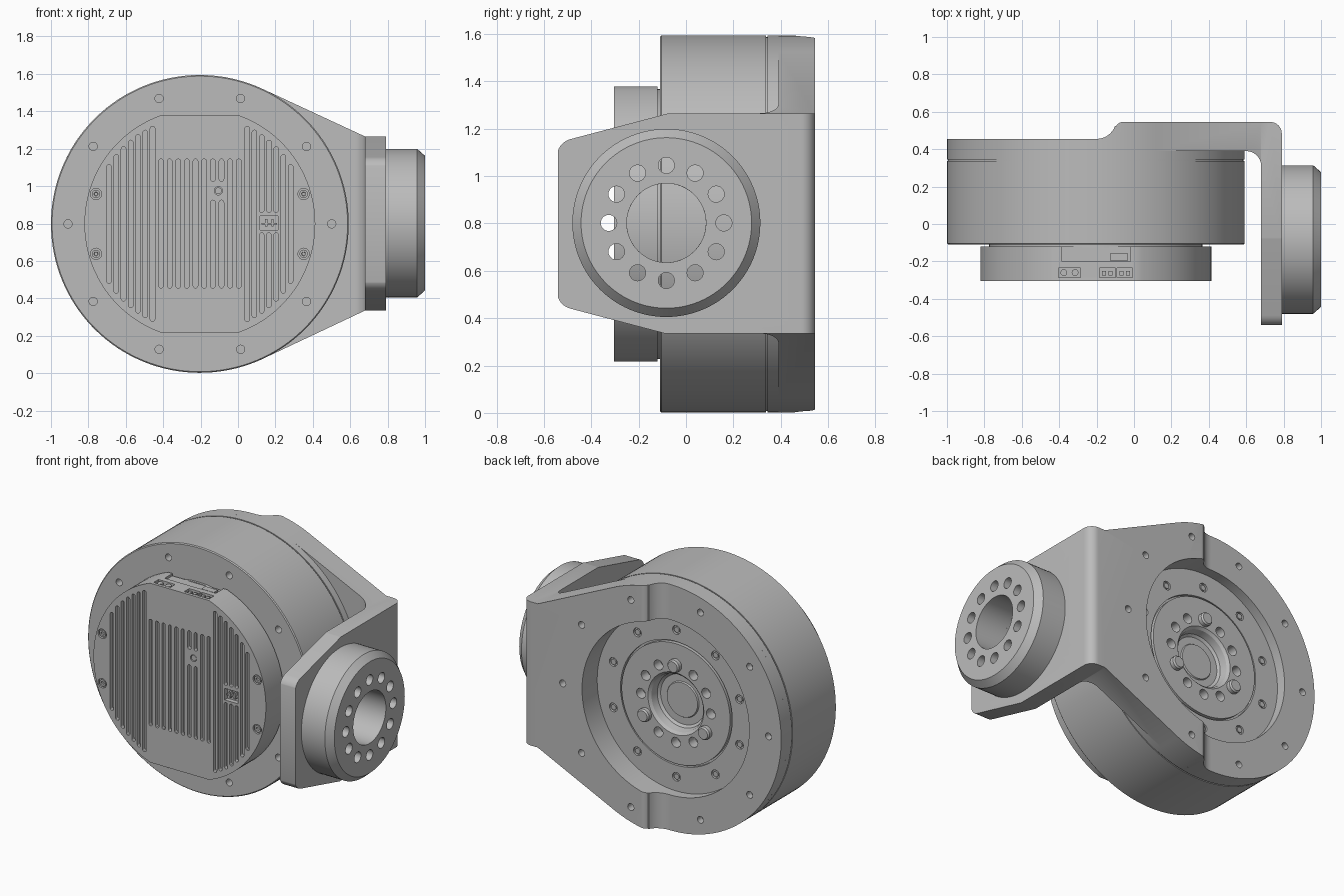
import bpy, bmesh
from math import sin, cos, pi, sqrt, radians

if "Cube" in bpy.data.objects:
    bpy.data.objects.remove(bpy.data.objects["Cube"], do_unlink=True)

grey = bpy.data.materials.new("machined_grey")
grey.use_nodes = True
GREY = (0.5, 0.5, 0.5, 1)
grey.diffuse_color = GREY
grey.node_tree.nodes["Principled BSDF"].inputs["Base Color"].default_value = GREY

CX, CZ = -0.204, 0.798    # motor axis
HY = -0.083               # side hub axis
R = 0.796                 # motor radius


def place(axis, u, v, h):
    return {"X": (h, u, v), "Y": (u, h, v), "Z": (u, v, h)}[axis]


def prism(bm, pts, axis, lo, hi):
    """Extrude a flat outline along an axis."""
    a, b = ([bm.verts.new(place(axis, u, v, h)) for u, v in pts] for h in (lo, hi))
    n = len(pts)
    bm.faces.new(a)
    bm.faces.new(b[::-1])
    for i in range(n):
        bm.faces.new((a[i], b[i], b[(i + 1) % n], a[(i + 1) % n]))


def box(bm, x, y, z):
    prism(bm, [(x[0], y[0]), (x[1], y[0]), (x[1], y[1]), (x[0], y[1])], "Z", *z)


def arc(u, v, r, start, end, n):
    """Points along an arc, angles in degrees."""
    return [(u + r * cos(radians(start + (end - start) * i / n)),
             v + r * sin(radians(start + (end - start) * i / n))) for i in range(n + 1)]


def disc(bm, u, v, r, axis, lo, hi, n=24):
    prism(bm, arc(u, v, r, 0, 360, n)[:-1], axis, lo, hi)


def slot(bm, x, z0, z1, w=0.0125):
    """Round-ended groove in the front cover."""
    prism(bm, arc(x, z1 - w, w, 0, 180, 6) + arc(x, z0 + w, w, 180, 360, 6), "Y", -0.4, -0.28)


def lathe(bm, profile, axis, u, v, n=96):
    """Turn (radius, height) points around an axis; ends may be on the axis."""
    rings = []
    for r, h in profile:
        if r == 0:
            rings.append([bm.verts.new(place(axis, u, v, h))] * n)
        else:
            rings.append([bm.verts.new(place(axis, u + r * cos(2 * pi * i / n),
                                             v + r * sin(2 * pi * i / n), h)) for i in range(n)])
    closed = profile[0][0] != 0
    for k in range(len(rings) if closed else len(rings) - 1):
        a, b = rings[k], rings[(k + 1) % len(rings)]
        for i in range(n):
            j = (i + 1) % n
            bm.faces.new(list(dict.fromkeys((a[i], a[j], b[j], b[i]))))


def make(name, bm):
    bmesh.ops.recalc_face_normals(bm, faces=bm.faces)
    me = bpy.data.meshes.new(name)
    bm.to_mesh(me)
    bm.free()
    me.materials.append(grey)
    ob = bpy.data.objects.new(name, me)
    bpy.context.collection.objects.link(ob)
    return ob


def boolean(ob, bm, op="DIFFERENCE"):
    cutter = make("cutter", bm)
    cutter.hide_render = True
    mod = ob.modifiers.new("cut", "BOOLEAN")
    mod.operation, mod.object, mod.solver = op, cutter, "EXACT"
    bpy.context.view_layer.objects.active = ob
    bpy.ops.object.modifier_apply(modifier=mod.name)
    bpy.data.objects.remove(cutter, do_unlink=True)


def ring(n, r, u, v, start=0):
    return arc(u, v, r, start, start + 360, n)[:-1]


# Motor housing with output face on the back
bm = bmesh.new()
lathe(bm, [(0, -0.11), (R - 0.006, -0.11), (R, -0.104), (R, 0.337), (R - 0.006, 0.337),
           (R - 0.006, 0.345), (R, 0.345), (R, 0.39), (0.4, 0.39), (0.4, 0.37),
           (0.388, 0.37), (0.388, 0.395), (0.2, 0.395), (0.185, 0.38), (0.175, 0.335),
           (0.16, 0.322), (0.115, 0.322), (0.11, 0.33), (0, 0.33)], "Y", CX, CZ, 128)
housing = make("motor_housing", bm)
bm = bmesh.new()
for u, v in ring(10, 0.705, CX, CZ):
    disc(bm, u, v, 0.022, "Y", -0.2, -0.05)
for u, v in ring(12, 0.25, CX, CZ, 30):
    disc(bm, u, v, 0.032, "Y", 0.33, 0.5)
for u, v in ring(10, 0.475, CX, CZ, 18):
    disc(bm, u, v, 0.028, "Y", 0.375, 0.5)
boolean(housing, bm)

# Drive pins and recessed screws on the output face
bm = bmesh.new()
for u, v in ring(3, 0.25, CX, CZ, 90):
    lathe(bm, [(0, 0.34), (0.042, 0.34), (0.042, 0.42), (0.034, 0.43), (0, 0.43)], "Y", u, v, 24)
make("drive_pins", bm)
bm = bmesh.new()
for u, v in ring(10, 0.475, CX, CZ, 18):
    disc(bm, u, v, 0.018, "Y", 0.36, 0.388, 12)
make("housing_screws", bm)

# Front cover: disc with flat top and bottom
bm = bmesh.new()
FLAT = 0.58
A = 70                    # angle where the rim meets the flats
RIM = FLAT / sin(radians(A))
prism(bm, arc(CX, CZ, RIM, -A, A, 40) + arc(CX, CZ, RIM, 180 - A, 180 + A, 40), "Y", -0.305, -0.12)
cover = make("front_cover", bm)
bm = bmesh.new()
disc(bm, CX, CZ, 0.57, "Y", -0.125, -0.1, 64)
make("cover_seat", bm)

# Cooling grooves, leaving room for the button and the socket
bm = bmesh.new()
for i in range(7):
    d = 0.253 + 0.0387 * i
    h = sqrt(FLAT ** 2 - d * d)
    slot(bm, CX - d, CZ - h, CZ + h)
    if i in (2, 3, 4):
        slot(bm, CX + d, CZ - h, 0.75)
        slot(bm, CX + d, 0.86, CZ + h)
    else:
        slot(bm, CX + d, CZ - h, CZ + h)
for i in range(10):
    x = CX + 0.0462 * (i - 4.5)
    if i in (6, 7):
        slot(bm, x, 0.455, 0.925)
        slot(bm, x, 1.025, 1.145)
    else:
        slot(bm, x, 0.455, 1.145)
boolean(cover, bm)

# Socket, button and screw recesses
bm = bmesh.new()
box(bm, (0.118, 0.215), (-0.4, -0.275), (0.765, 0.84))
disc(bm, -0.105, 0.975, 0.022, "Y", -0.4, -0.29)
screws = [(CX + sx * 0.555, CZ + sz * 0.16) for sx in (-1, 1) for sz in (-1, 1)]
for u, v in screws:
    disc(bm, u, v, 0.03, "Y", -0.4, -0.29)
boolean(cover, bm)

# Connector pockets in the top flat
TOP = CZ + FLAT
bm = bmesh.new()
box(bm, (-0.385, -0.02), (-0.2, -0.1), (TOP - 0.015, 1.5))
box(bm, (-0.405, -0.285), (-0.285, -0.235), (TOP - 0.04, 1.5))
for x in (-0.185, -0.092):
    box(bm, (x, x + 0.085), (-0.285, -0.235), (TOP - 0.04, 1.5))
boolean(cover, bm)

# Small fittings on the cover
bm = bmesh.new()
for u, v in screws:
    lathe(bm, [(0, -0.28), (0.022, -0.28), (0.022, -0.303), (0.011, -0.303), (0.009, -0.295), (0, -0.295)],
          "Y", u, v, 20)
make("cover_screws", bm)
bm = bmesh.new()
disc(bm, -0.105, 0.975, 0.018, "Y", -0.302, -0.28)
make("button", bm)
bm = bmesh.new()
for x in (0.145, 0.178):
    box(bm, (x, x + 0.012), (-0.3, -0.27), (0.785, 0.825))
box(bm, (0.125, 0.208), (-0.295, -0.27), (0.795, 0.803))
make("front_socket_pins", bm)
bm = bmesh.new()
for x in (-0.375, -0.315):
    disc(bm, x, -0.26, 0.018, "Z", TOP - 0.05, TOP - 0.005)
for x in (-0.17, -0.135, -0.077, -0.042):
    box(bm, (x, x + 0.02), (-0.275, -0.25), (TOP - 0.05, TOP - 0.005))
box(bm, (-0.125, -0.035), (-0.197, -0.155), (TOP - 0.02, TOP))
make("top_connectors", bm)

# Angle bracket: bent section along z, trimmed by front and side outlines
bm = bmesh.new()
section = ([(-1.1, 0.39)] + arc(0.6, 0.31, 0.08, 90, 0, 8) + [(0.68, -0.54), (0.79, -0.54)]
           + arc(0.73, 0.485, 0.06, 0, 90, 8) + arc(-0.06, 0.505, 0.04, 90, 150, 6)
           + arc(-0.2, 0.56, 0.105, -20, -90, 8) + [(-1.1, 0.455)])
prism(bm, section, "Z", -0.2, 1.8)
bracket = make("angle_bracket", bm)
bm = bmesh.new()
prism(bm, arc(CX, CZ, R, 66, 294, 84) + [(0.68, 0.335), (0.9, 0.335), (0.9, 1.265), (0.68, 1.265)],
      "Y", -0.8, 0.8)
boolean(bracket, bm, "INTERSECT")
bm = bmesh.new()
half = [(0.8, -0.9), (0.03, -0.9), (0.03, -0.495), (-0.08, -0.465)] + arc(-0.47, -0.285, 0.075, 255, 180, 6)
prism(bm, half + [(y, -z) for y, z in half[::-1]], "X", -1.5, 1.5)
for v in bm.verts:
    v.co.z += CZ
boolean(bracket, bm, "INTERSECT")

# Bracket bore, bolt holes and openings behind the hub
bolts = ring(12, 0.243, HY, 0.802)
bm = bmesh.new()
disc(bm, CX, CZ, 0.567, "Y", 0.3, 0.7, 96)
for u, v in ring(10, 0.705, CX, CZ):
    disc(bm, u, v, 0.022, "Y", 0.41, 0.7)
disc(bm, HY, 0.802, 0.167, "X", 0.62, 0.9, 48)
for u, v in bolts:
    disc(bm, u, v, 0.034, "X", 0.62, 0.9)
boolean(bracket, bm)

# Side hub: chamfered ring with a bolt circle
bm = bmesh.new()
lathe(bm, [(0.167, 0.79), (0.397, 0.79), (0.397, 0.958), (0.36, 1.0), (0.167, 1.0)], "X", HY, 0.802)
hub = make("side_hub", bm)
bm = bmesh.new()
for u, v in bolts:
    disc(bm, u, v, 0.034, "X", 0.7, 1.1)
boolean(hub, bm)

# Smooth round surfaces, keep edges crisp
bpy.ops.object.select_all(action="DESELECT")
for ob in bpy.context.collection.objects:
    if ob.type == "MESH" and grey.name in ob.data.materials:
        ob.select_set(True)
        bpy.context.view_layer.objects.active = ob
bpy.ops.object.shade_smooth_by_angle(angle=radians(30))
